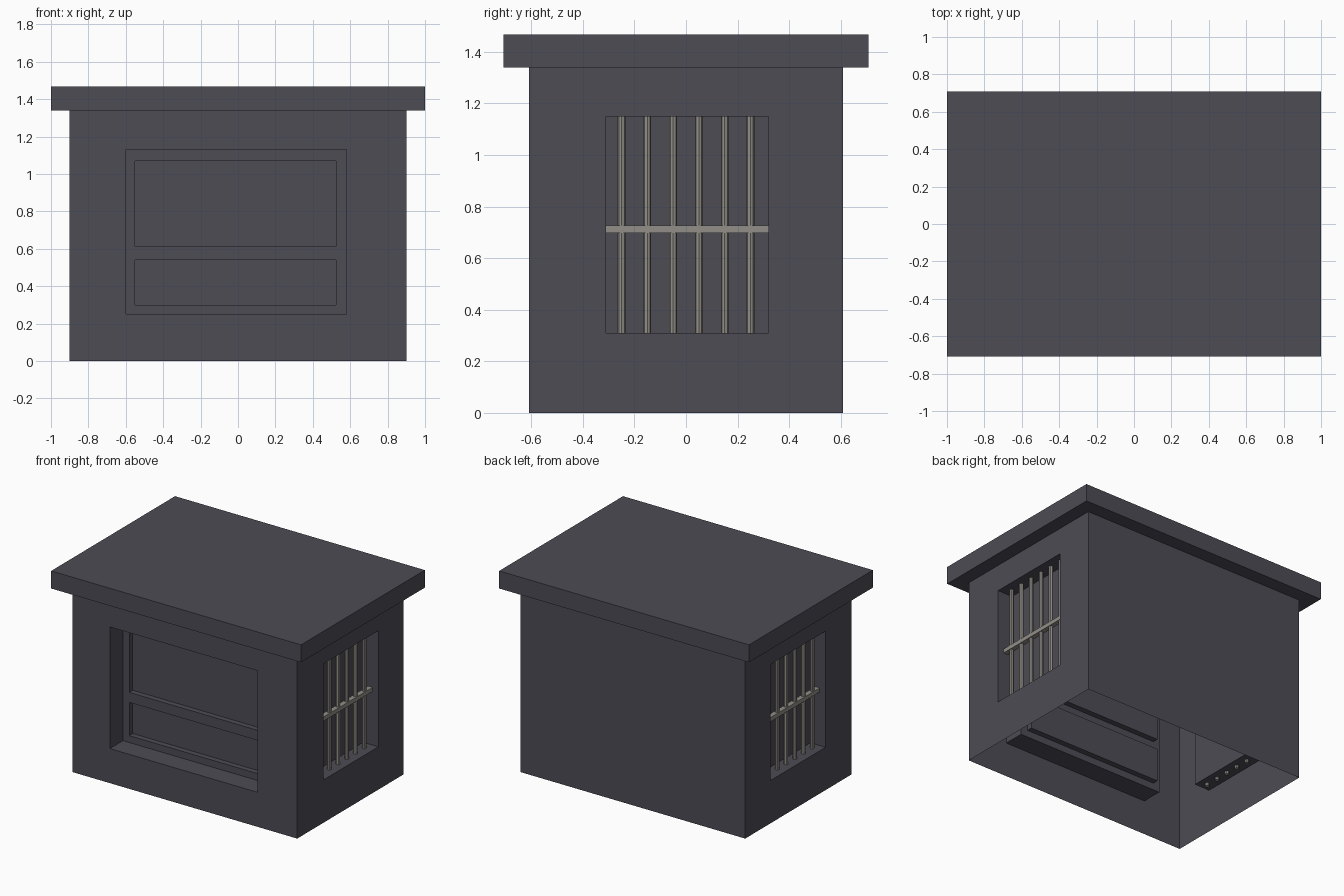
import bpy, bmesh
from mathutils import Vector, Matrix

if "Cube" in bpy.data.objects:
    bpy.data.objects.remove(bpy.data.objects["Cube"])

HX, HY, WALL_H, ROOF_H = 0.9, 0.608, 1.34, 1.467


def material(name, rgb):
    m = bpy.data.materials.new(name)
    m.diffuse_color = (*rgb, 1)
    m.use_nodes = True
    m.node_tree.nodes["Principled BSDF"].inputs["Base Color"].default_value = m.diffuse_color
    return m


dark = material("dark slate", (0.074, 0.072, 0.090))
metal = material("grey metal", (0.29, 0.275, 0.25))


def finish(name, bm, mat):
    me = bpy.data.meshes.new(name)
    bm.to_mesh(me)
    bm.free()
    me.materials.append(mat)
    ob = bpy.data.objects.new(name, me)
    bpy.context.collection.objects.link(ob)
    return ob


def box(bm, lo, hi):
    lo, hi = Vector(lo), Vector(hi)
    mat = Matrix.Translation((lo + hi) / 2) @ Matrix.Diagonal((*(hi - lo), 1))
    bmesh.ops.create_cube(bm, size=1, matrix=mat)


def corners(bm, place, rect, depth):
    u0, u1, v0, v1 = rect
    return [bm.verts.new(place(u, v, depth))
            for u, v in ((u0, v0), (u1, v0), (u1, v1), (u0, v1))]


def stepped_panel(bm, place, steps, cap=True):
    """Join successive (rect, depth) outlines with quads, then close the last."""
    prev = corners(bm, place, *steps[0])
    for step in steps[1:]:
        cur = corners(bm, place, *step)
        for i in range(4):
            j = (i + 1) % 4
            bm.faces.new((prev[i], prev[j], cur[j], cur[i]))
        prev = cur
    if cap:
        bm.faces.new(prev)


# Front wall: deep recess holding a frame with two panes
bm = bmesh.new()
front = lambda u, v, d: (u, -HY + d, v)
opening = (-0.6, 0.58, 0.25, 1.13)
stepped_panel(bm, front, [((-HX, HX, 0, WALL_H), 0), (opening, 0), (opening, 0.15)], cap=False)
for z0, z1, p0, p1 in ((0.25, 0.575, 0.30, 0.54), (0.575, 1.13, 0.613, 1.07)):
    pane = (-0.55, 0.525, p0, p1)
    stepped_panel(bm, front, [((-0.6, 0.58, z0, z1), 0.15), (pane, 0.15), (pane, 0.19)])

# Plain back wall
stepped_panel(bm, lambda u, v, d: (-u, HY - d, v), [((-HX, HX, 0, WALL_H), 0)])

# Side walls with recessed windows
for side in (1, -1):
    window = (-0.31, 0.32, 0.31, 1.15) if side > 0 else (-0.32, 0.31, 0.31, 1.15)
    place = lambda u, v, d: (side * (HX - d), side * u, v)
    stepped_panel(bm, place, [((-HY, HY, 0, WALL_H), 0), (window, 0), (window, 0.12)])
bmesh.ops.remove_doubles(bm, verts=bm.verts, dist=1e-5)
finish("walls", bm, dark)

# Overhanging roof slab
bm = bmesh.new()
box(bm, (-1, -0.708, WALL_H), (1, 0.708, ROOF_H))
finish("roof", bm, dark)

# Window bars on both sides: six uprights and one flat crossbar
for side, label in ((1, "right"), (-1, "left")):
    x = side * (HX - 0.065)
    bm = bmesh.new()
    for i in range(6):
        bmesh.ops.create_cone(bm, cap_ends=True, segments=8, radius1=0.015, radius2=0.015,
                              depth=0.88, matrix=Matrix.Translation((x, -0.25 + 0.1 * i, 0.73)))
    finish(label + "_upright_bars", bm, metal)
    bm = bmesh.new()
    box(bm, (x - 0.018, -0.31, 0.697), (x + 0.018, 0.32, 0.727))
    finish(label + "_crossbar", bm, metal)
